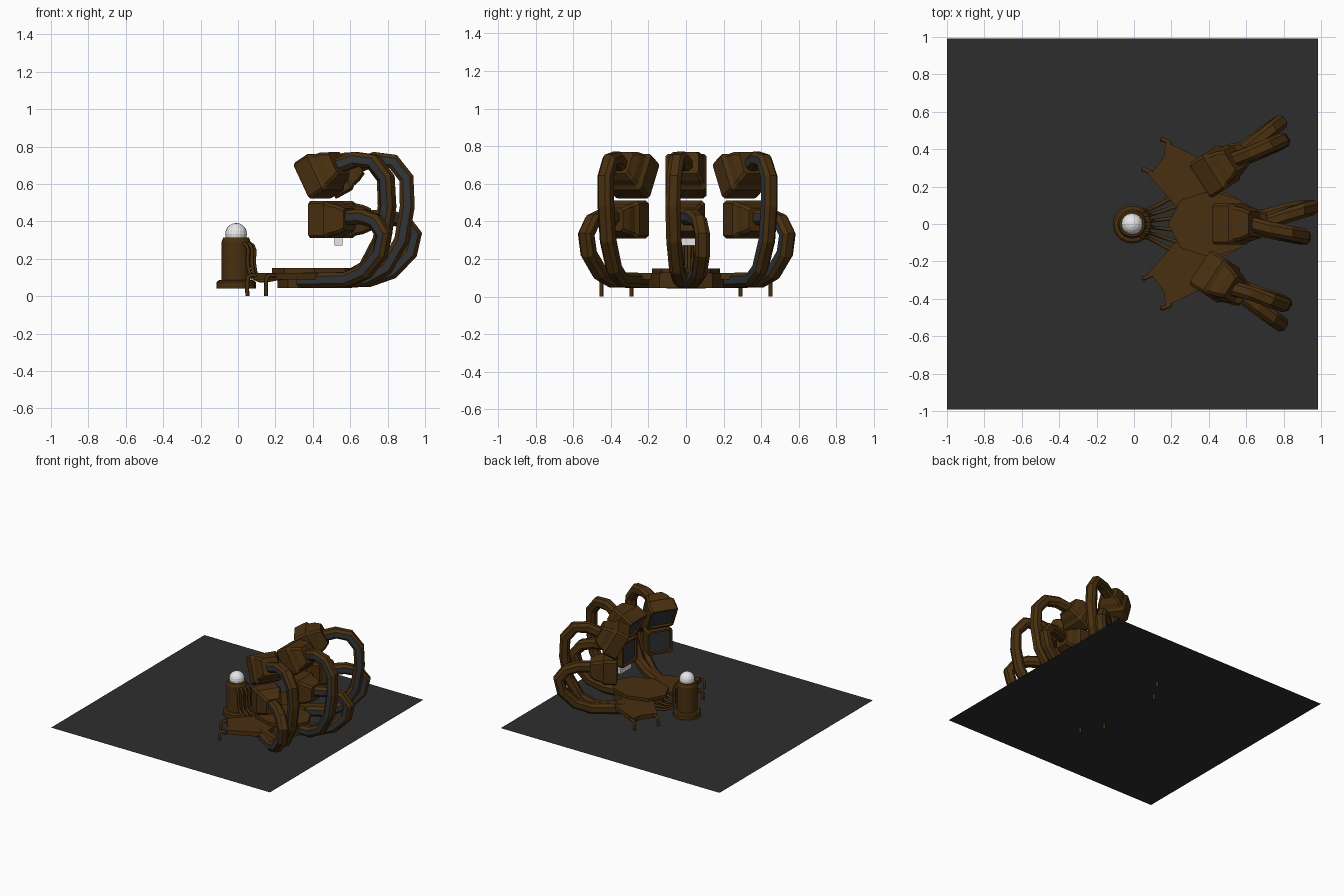
import bpy, bmesh, math
from mathutils import Vector

if "Cube" in bpy.data.objects:
    bpy.data.objects.remove(bpy.data.objects["Cube"])


def mat(name, r, g, b):
    m = bpy.data.materials.new(name)
    m.diffuse_color = (r, g, b, 1)
    m.use_nodes = True
    m.node_tree.nodes["Principled BSDF"].inputs["Base Color"].default_value = m.diffuse_color
    return m


BROWN = mat("dark_bronze", 0.066, 0.029, 0.005)
GREY = mat("slate_grey", 0.031, 0.034, 0.038)
FLOOR = mat("floor_charcoal", 0.027, 0.027, 0.027)
WHITE = mat("white", 0.8, 0.8, 0.8)


def finish(name, bm, mats):
    bmesh.ops.recalc_face_normals(bm, faces=bm.faces)
    me = bpy.data.meshes.new(name)
    bm.to_mesh(me)
    bm.free()
    for m in mats:
        me.materials.append(m)
    ob = bpy.data.objects.new(name, me)
    bpy.context.collection.objects.link(ob)
    return ob


def loft(name, rings, mats, grey_sides=(), grey_start=False):
    """Skin rings of points; chosen sides or the start cap use material 1."""
    bm = bmesh.new()
    vs = [[bm.verts.new(p) for p in ring] for ring in rings]
    n = len(vs[0])
    for a, b in zip(vs, vs[1:]):
        for k in range(n):
            f = bm.faces.new((a[k], a[(k + 1) % n], b[(k + 1) % n], b[k]))
            f.material_index = 1 if k in grey_sides else 0
    bm.faces.new(vs[0]).material_index = 1 if grey_start else 0
    bm.faces.new(vs[-1])
    return finish(name, bm, mats)


def chamfered(h, c):
    """Square with cut corners; side 4 (points 4-5) faces local -u."""
    return [(h, -h + c), (h, h - c), (h - c, h), (-h + c, h),
            (-h, h - c), (-h, -h + c), (-h + c, -h), (h - c, -h)]


def slab(name, pts, z0, z1, m=BROWN):
    return loft(name, [[(x, y, z) for x, y in pts] for z in (z0, z1)], [m])


def turned(name, cx, profile, n, m=BROWN):
    rings = [[(cx + r * math.cos(2 * math.pi * k / n), r * math.sin(2 * math.pi * k / n), z)
              for k in range(n)] for r, z in profile]
    return loft(name, rings, [m])


def wire(name, pts, radius):
    cu = bpy.data.curves.new(name, 'CURVE')
    cu.dimensions = '3D'
    cu.bevel_depth = radius
    cu.bevel_resolution = 1
    cu.use_fill_caps = True
    cu.resolution_u = 4
    sp = cu.splines.new('BEZIER')
    sp.bezier_points.add(len(pts) - 1)
    for bp, p in zip(sp.bezier_points, pts):
        bp.co = p
        bp.handle_left_type = bp.handle_right_type = 'AUTO'
    cu.materials.append(BROWN)
    ob = bpy.data.objects.new(name, cu)
    bpy.context.collection.objects.link(ob)


UP = Vector((0, 0, 1))


def axes(yaw):
    a = math.radians(yaw)
    return Vector((math.cos(a), math.sin(a), 0)), Vector((-math.sin(a), math.cos(a), 0))


def monitor(name, yaw, r, z, pitch, size):
    """Boxy screen, facing inwards, with recessed glass and tapered back."""
    rad, tan = axes(yaw)
    p = math.radians(pitch)
    back = rad * math.cos(p) + UP * math.sin(p)
    v = UP * math.cos(p) - rad * math.sin(p)
    o = rad * r + UP * z
    prof = [(0.014, 0.8), (0, 0.84), (0, 0.97), (0.012, 1), (0.10, 1),
            (0.12, 0.86), (0.16, 0.78), (0.20, 0.6)]
    rings = [[o + back * d + tan * a + v * b for a, b in chamfered(size * s, 0.015)]
             for d, s in prof]
    loft(name, rings, [BROWN, GREY], grey_start=True)


def arm(name, yaw, path, shift):
    """Faceted hose rising from the platform and curling into a monitor."""
    rad, tan = axes(yaw)
    pts = [Vector(q) for q in path]
    rings = []
    for i, q in enumerate(pts):
        d0 = (q - pts[max(i - 1, 0)]).normalized()
        d1 = (pts[min(i + 1, len(pts) - 1)] - q).normalized()
        d = (d0 + d1).normalized()
        nrm = rad * -d.y + UP * d.x
        f = math.sin(math.pi * i / (len(pts) - 1))
        c = rad * q.x + UP * q.y + tan * shift * f
        rings.append([c + tan * a + nrm * b for a, b in chamfered(0.04, 0.02)])
    loft(name, rings, [BROWN, GREY], grey_sides=(4,))


# floor sheet
bm = bmesh.new()
bm.faces.new([bm.verts.new(p) for p in
              ((-1, -0.993, 0.042), (0.985, -0.993, 0.042), (0.985, 0.993, 0.042), (-1, 0.993, 0.042))])
finish("floor", bm, [FLOOR])

# pedestal with white globe
turned("pedestal", -0.01, [(0.105, 0.042), (0.105, 0.075), (0.095, 0.085), (0.078, 0.087),
                           (0.078, 0.29), (0.068, 0.315), (0.05, 0.315)], 20)
bm = bmesh.new()
bmesh.ops.create_uvsphere(bm, u_segments=16, v_segments=10, radius=0.058)
globe = finish("globe", bm, [WHITE])
globe.location = (-0.01, 0, 0.333)

# platform: core, raised octagonal top, two side wings on thin legs
turned("platform_core", 0.41, [(0.20, 0.045), (0.20, 0.125)], 8)
slab("platform_top", [(0.41 + 0.228 * math.cos(a), 0.18 * math.sin(a)) for a in
                      [math.pi * k / 4 for k in range(8)]], 0.125, 0.15)
for s, side in ((1, "left"), (-1, "right")):
    slab("wing_" + side, [(0.17, 0.44 * s), (0.16, 0.36 * s), (0.10, 0.28 * s), (0.07, 0.27 * s),
                          (0.22, 0.10 * s), (0.45, 0.10 * s), (0.45, 0.30 * s), (0.40, 0.33 * s)],
         0.09, 0.125)
    for i, (x, y) in enumerate(((0.05, 0.29), (0.15, 0.45))):
        wire(f"leg_{side}_{i}", [(x + 0.05, (y - 0.02) * s, 0.11), (x + 0.008, y * s, 0.105),
                                 (x, y * s, 0.06), (x, y * s, 0.0)], 0.011)

# thin cables fanning from pedestal to platform
for i, y in enumerate((-0.16, -0.10, -0.035, 0.035, 0.10, 0.16)):
    a = y * 6
    cx, cy = 0.085 * math.cos(a) - 0.01, 0.085 * math.sin(a)
    wire(f"cable_{i}", [(cx - 0.02, cy * 0.8, 0.285), (cx + 0.008, cy, 0.27), (cx + 0.015, cy, 0.17),
                        (cx + 0.04, cy * 1.1, 0.10), (0.24, y, 0.095)], 0.010)

# three columns of two monitors with their arms
LOW = [(0.40, 0.085), (0.70, 0.088), (0.82, 0.13), (0.92, 0.23), (0.945, 0.33),
       (0.89, 0.40), (0.80, 0.425), (0.69, 0.42)]
HIGH = [(0.40, 0.085), (0.68, 0.09), (0.79, 0.15), (0.875, 0.30), (0.905, 0.48), (0.90, 0.63),
        (0.83, 0.72), (0.73, 0.732), (0.63, 0.695)]
for side, yaw, lo, hi in (("left", 33, 0.03, -0.06), ("middle", 0, 0.09, -0.07),
                          ("right", -33, -0.02, 0.08)):
    monitor("lower_monitor_" + side, yaw, 0.51, 0.41, 0, 0.1)
    monitor("upper_monitor_" + side, yaw, 0.47, 0.615, 29, 0.11)
    arm("lower_arm_" + side, yaw, LOW, lo)
    arm("upper_arm_" + side, yaw, HIGH, hi)

# white lamp under the middle monitor
slab("lamp", [(0.515, -0.03), (0.56, -0.03), (0.56, 0.11), (0.515, 0.11)], 0.272, 0.312, WHITE)
